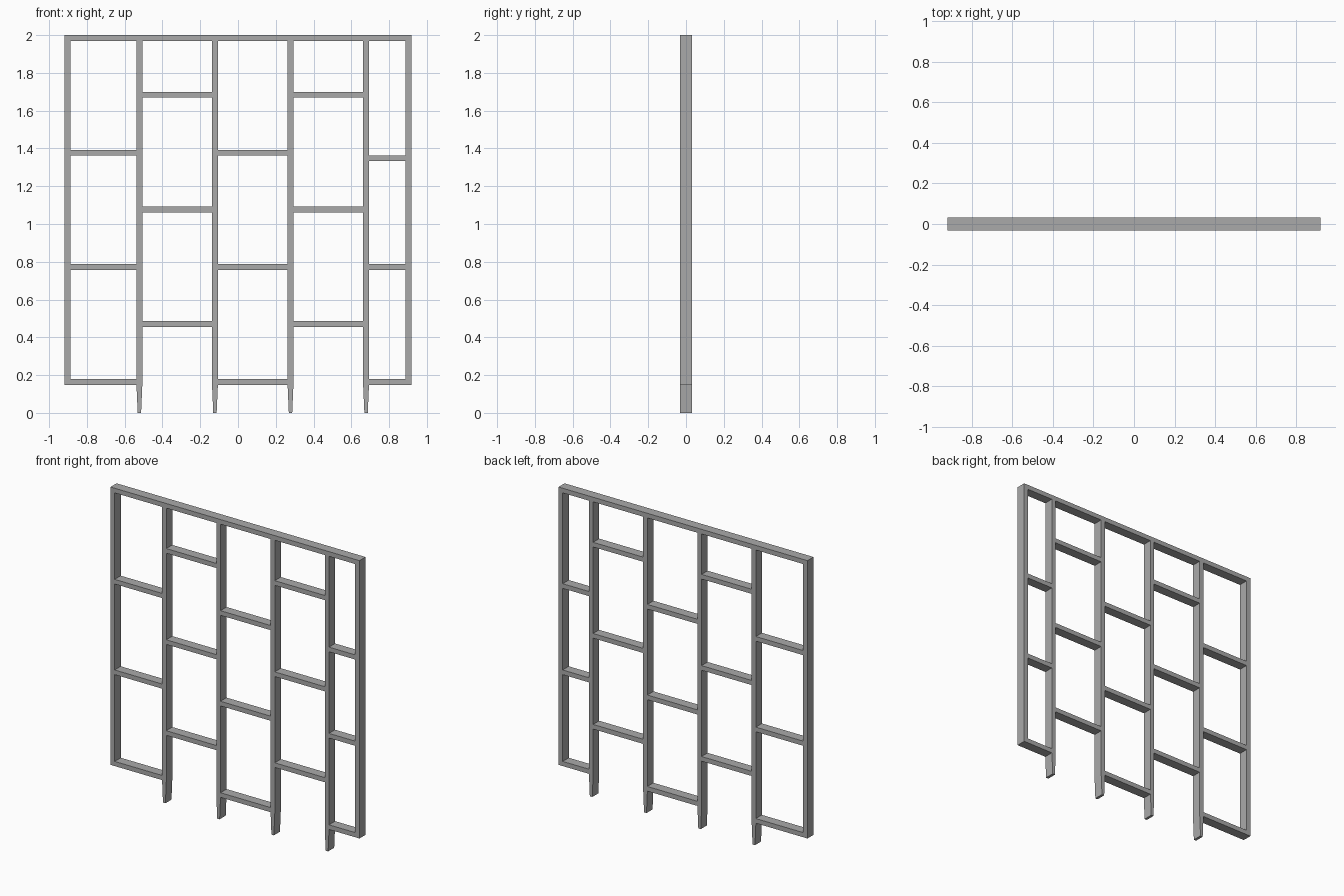
import bpy
import bmesh

cube = bpy.data.objects.get("Cube")
if cube:
    bpy.data.objects.remove(cube, do_unlink=True)

# Single grey material
grey = bpy.data.materials.new("matte_grey")
grey.use_nodes = True
GREY = (0.4, 0.4, 0.4, 1)
grey.diffuse_color = GREY
grey.node_tree.nodes["Principled BSDF"].inputs["Base Color"].default_value = GREY

DEPTH = 0.064      # thickness front to back
BAR = 0.031        # bar width seen from the front
SIDE = 0.918       # half width of the frame
BASE = 0.148       # underside of the frame
TOP = 2.0
POSTS = [-0.522 + 0.4 * i for i in range(4)]


def extrude_profile(name, outline):
    """Extrude an x/z outline through the depth of the trellis."""
    bm = bmesh.new()
    face = bm.faces.new([bm.verts.new((x, -DEPTH / 2, z)) for x, z in outline])
    result = bmesh.ops.extrude_face_region(bm, geom=[face])
    moved = [v for v in result["geom"] if isinstance(v, bmesh.types.BMVert)]
    bmesh.ops.translate(bm, verts=moved, vec=(0, DEPTH, 0))
    bmesh.ops.recalc_face_normals(bm, faces=bm.faces)
    mesh = bpy.data.meshes.new(name)
    bm.to_mesh(mesh)
    bm.free()
    mesh.materials.append(grey)
    obj = bpy.data.objects.new(name, mesh)
    bpy.context.collection.objects.link(obj)


def bar(name, x0, x1, z0, z1):
    extrude_profile(name, [(x0, z0), (x1, z0), (x1, z1), (x0, z1)])


# Outer frame
bar("top_rail", -SIDE, SIDE, TOP - BAR, TOP)
bar("right_frame_side", -SIDE, BAR - SIDE, BASE, TOP - BAR)
bar("left_frame_side", SIDE - BAR, SIDE, BASE, TOP - BAR)

# Inner posts, each tapering to a blunt ground stake
half, tip = BAR / 2, 0.009
for i, x in enumerate(POSTS):
    extrude_profile(f"post_{i + 1}", [
        (x - tip, 0), (x + tip, 0), (x + half, BASE), (x + half, TOP - BAR),
        (x - half, TOP - BAR), (x - half, BASE)])

# Staggered cross bars between neighbouring uprights
low = BASE + BAR / 2
outer_heights = [low, 0.773, 1.377]
inner_heights = [0.47, 1.076, 1.684]
columns = [outer_heights, inner_heights, outer_heights, inner_heights,
           [low, 0.773, 1.348]]
uprights = [half - SIDE] + POSTS + [SIDE - half]
for i, heights in enumerate(columns):
    for j, z in enumerate(heights):
        bar(f"cross_bar_{i + 1}_{j + 1}", uprights[i] + half,
            uprights[i + 1] - half, z - half, z + half)
